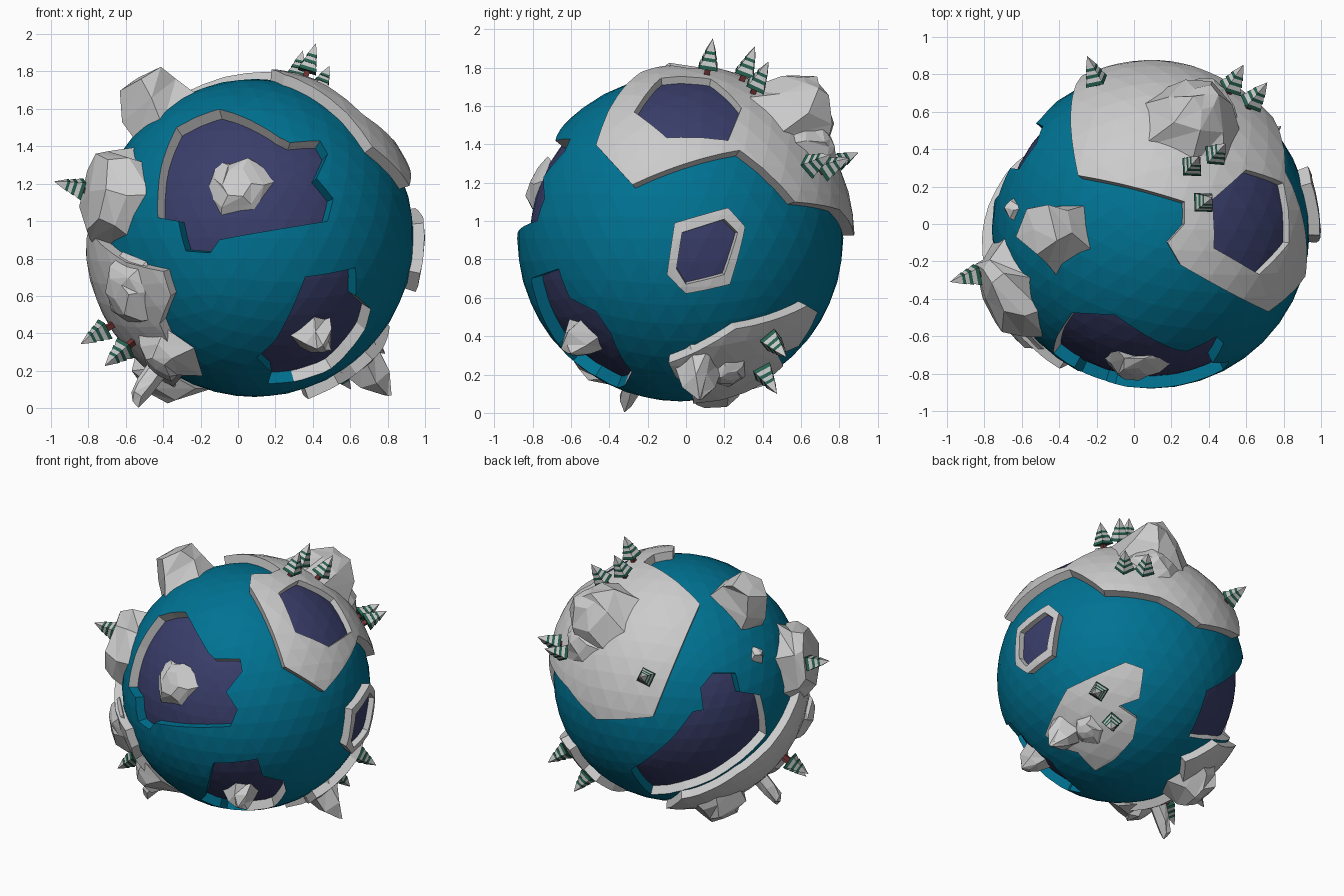
import bpy, bmesh, math, random
from mathutils import Vector

if "Cube" in bpy.data.objects:
    bpy.data.objects.remove(bpy.data.objects["Cube"])

C = Vector((0.09, -0.03, 0.91))          # planet centre
R, LAND, DEEP = 0.85, 0.91, 0.785        # sea, land and deep-sea radii


def mat(name, rgb):
    m = bpy.data.materials.new(name)
    m.diffuse_color = (*rgb, 1)
    m.use_nodes = True
    m.node_tree.nodes["Principled BSDF"].inputs["Base Color"].default_value = m.diffuse_color
    return m


SEA = mat("sea_teal", (0.0, 0.17, 0.29))
NAVY = mat("deep_navy", (0.042, 0.048, 0.145))
ROCK = mat("rock_grey", (0.8, 0.8, 0.8))
GREEN = mat("needle_green", (0.02, 0.12, 0.08))
TRUNK = mat("bark", (0.16, 0.03, 0.03))


# Viewing frames used to lay outlines onto the sphere
def frame(az, el):
    a, e = math.radians(az), math.radians(el)
    d = Vector((math.sin(a) * math.cos(e), -math.cos(a) * math.cos(e), math.sin(e)))
    r = Vector((math.cos(a), math.sin(a), 0))
    return r, d.cross(r), d


FRAMES = {"f": frame(0, 0), "r": frame(90, 0), "t": frame(0, 90),
          "b": frame(215, 25), "c": frame(137, -28)}
ORIGIN = {"f": (C.x, C.z), "r": (C.y, C.z), "t": (C.x, C.y), "b": (677, 677), "c": (1119, 680)}


def on_sphere(view, u, v, rad=LAND):
    r, up, d = FRAMES[view]
    u, v = u - ORIGIN[view][0], v - ORIGIN[view][1]
    if view in "bc":
        u, v = u / 147, -v / 147
    depth = math.sqrt(max(0, rad * rad - u * u - v * v))
    return (r * u + up * v + d * depth).normalized()


def outline(text, rad=LAND):
    view, pts = "f", []
    for tok in text.split():
        if tok in FRAMES:
            view = tok
        else:
            u, v = tok.split(",")
            pts.append(on_sphere(view, float(u), float(v), rad))
    return pts


def finish(bm, name, mats=()):
    bmesh.ops.recalc_face_normals(bm, faces=bm.faces)
    me = bpy.data.meshes.new(name)
    bm.to_mesh(me)
    bm.free()
    for m in mats:
        me.materials.append(m)
    ob = bpy.data.objects.new(name, me)
    ob.location = C
    bpy.context.collection.objects.link(ob)
    return ob


def ball(name, rad, mats=()):
    bm = bmesh.new()
    bmesh.ops.create_icosphere(bm, subdivisions=4, radius=rad)
    return finish(bm, name, mats)


# Radial wedge with the outline as its cross-section
def wedge(pts):
    bm = bmesh.new()
    mid = sum(pts, Vector()).normalized()
    rings = [[bm.verts.new(p * s) for p in pts] for s in (0.7, 2.5)]
    caps = [bm.verts.new(mid * s) for s in (0.7, 2.5)]
    n = len(pts)
    for i in range(n):
        j = (i + 1) % n
        bm.faces.new((rings[0][i], rings[0][j], rings[1][j], rings[1][i]))
        bm.faces.new((caps[0], rings[0][j], rings[0][i]))
        bm.faces.new((caps[1], rings[1][i], rings[1][j]))
    ob = finish(bm, "cutter")
    ob.hide_render = True
    return ob


def cut(ob, pts, op):
    tool = wedge(pts)
    m = ob.modifiers.new("cut", "BOOLEAN")
    m.operation, m.object, m.solver = op, tool, "EXACT"
    bpy.context.view_layer.objects.active = ob
    bpy.ops.object.modifier_apply(modifier=m.name)
    bpy.data.objects.remove(tool)


def plate(name, pts, rad, mats=()):
    ob = ball(name, rad, mats)
    cut(ob, pts, "INTERSECT")
    return ob


# Sea with basins cut down to a darker inner ball; rock shows on one side of each
ball("deep_sea", DEEP, [NAVY])
sea = ball("sea", R, [SEA, ROCK])
BR, BU, _ = FRAMES["b"]
BASINS = [
    ("f -.43,1.02 -.41,1.3 -.33,1.5 -.22,1.56 -.1,1.6 0,1.57 .22,1.45 .28,1.42 .44,1.43 .48,1.36 "
     ".42,1.23 .51,1.12 .48,1 0,.92 -.1,.9 -.15,.83 -.28,.84 -.32,1", Vector((-.35, 0, 1))),
    ("f .1,.27 .2,.36 .36,.7 .63,.75 .63,.6 .71,.53 .68,.42 .6,.31 .5,.21 .3,.14 .16,.13 .18,.19",
     Vector((.7, 0, -.7))),
    ("b 630,770 672,738 692,712 703,710 700,688 712,673 735,673 740,692 760,695 766,735 "
     "735,765 685,790 650,795", BR * .6 - BU * .8)]
mids = []
for text, side in BASINS:
    pts = outline(text, R)
    mids.append((sum(pts, Vector()).normalized(), side))
    cut(sea, pts, "DIFFERENCE")
for p in sea.data.polygons:
    n = p.center.normalized()
    mid, side = max(mids, key=lambda ms: ms[0].dot(n))
    p.material_index = int(abs(p.normal.dot(n)) < 0.7 and (n - mid).dot(side) > 0)

# Raised land plates
top_land = plate("top_land", outline(
    "t -.30,.26 .27,.12 .27,0 .18,-.1 .25,-.22 .72,-.47 r -.28,1.19 .28,1.37 .57,1.1 .8,1.06 "
    "c 1205,630 b 652,717 t -.34,.53"), LAND)
plate("left_lower_land", outline(
    "f -.6,.78 -.4,.73 -.36,.6 -.42,.45 -.28,.2 -.36,.1 c 1180,790 1185,768 1218,750 "
    "b 690,798 738,774 772,745 790,718 800,692"), LAND)
plate("right_lower_land", outline(
    "c 1045,738 1070,693 1130,668 1148,675 1143,705 1122,712 1140,725 1135,745 1115,765 1095,775 "
    "1078,757 1058,750"), LAND)
rim = plate("pond_rim", outline("r -.1,.72 -.06,.99 .22,1.07 .31,.97 .23,.67 0,.62"), LAND)

# Lakes sunk into the land
for ob, name, text in [
        (top_land, "top_lake", "t .42,.13 .6,.29 .8,.22 .83,-.1 .67,-.27 .43,-.13"),
        (rim, "pond", "r -.05,.75 -.02,.94 .2,1.01 .27,.94 .2,.72 0,.67")]:
    pts = outline(text)
    cut(ob, pts, "DIFFERENCE")
    plate(name, pts, 0.87, [NAVY])


# Faceted rock: rings (width, height fraction) around a radial axis
def rock(name, axis, base, width, peak, top=0.2, sides=6, seed=1):
    rnd = random.Random(seed)
    q = Vector(axis).to_track_quat("Z", "Y")
    bm = bmesh.new()
    rings = []
    for w, t in ((1.0, 0.0), (0.5 + 0.5 * top, 0.55), (top, 0.92)):
        ring = []
        for i in range(sides):
            a = 2 * math.pi * (i + rnd.uniform(-.25, .25)) / sides
            rr = width * w * rnd.uniform(0.85, 1.15)
            drop = rr * rr / (2 * base) * (1 - t * 0.5)
            h = base + (peak - base) * (t + (rnd.uniform(-.12, .12) if t else -0.1)) - drop
            ring.append(bm.verts.new(q @ Vector((rr * math.cos(a), rr * math.sin(a), h))))
        rings.append(ring)
    tip = bm.verts.new(q @ Vector((0, 0, peak)))
    for i in range(sides):
        j = (i + 1) % sides
        for lo, hi in zip(rings, rings[1:]):
            bm.faces.new((lo[i], lo[j], hi[j]))
            bm.faces.new((lo[i], hi[j], hi[i]))
        bm.faces.new((rings[2][i], rings[2][j], tip))
    bm.faces.new(rings[0][::-1])
    finish(bm, name)


rock("summit", (.27, .68, .76), .89, .31, 1.12, .25, 7, 3)
rock("summit_shoulder", (.34, .78, .52), .89, .22, 1.0, .25, 6, 5)
rock("basin_island", (-.09, -.78, .30), .77, .2, .84, .4, 6, 2)
rock("lower_basin_island", (.34, -.53, -.54), .77, .14, .92, .3, 6, 4)
rock("left_upper_block", (-.78, -.33, .22), .84, .29, .99, .7, 7, 6)
rock("upper_left_crag", (-.54, .0, .74), .84, .23, 1.06, .6, 5, 8)
rock("left_ridge", (-.64, -.46, -.28), .88, .22, .98, .45, 7, 9)
rock("left_foot_crag", (-.47, -.42, -.62), .88, .2, 1.0, .4, 6, 10)
rock("underside_crag", (-.50, .2, -.78), .88, .22, 1.02, .5, 6, 11)
rock("underside_stub", (-.65, -.29, -.87), .88, .06, 1.13, .7, 6, 12)
rock("right_foot_peak", (.70, .11, -.83), .86, .15, 1.11, .12, 6, 13)
rock("right_foot_mound", (.55, .27, -.76), .88, .14, .95, .4, 6, 14)
rock("back_pebble", (-.80, .12, .44), .84, .08, .9, .2, 4, 15)


# Four-sided striped fir trees
def tree(name, axis, base):
    q = Vector((0, 0, 1)).rotation_difference(Vector(axis))
    prof = [(.016, -.03, 2), (.016, .025, 1), (.054, .025, 1), (.048, .045, 0), (.036, .068, 1),
            (.042, .068, 1), (.036, .085, 0), (.026, .105, 1), (.031, .105, 1), (.026, .12, 0)]
    bm = bmesh.new()
    rings = [[bm.verts.new(q @ Vector((r * 1.3 * math.cos(a), r * 1.3 * math.sin(a), base + z)))
              for a in (math.pi / 4 + k * math.pi / 2 for k in range(4))] for r, z, _ in prof]
    tip = bm.verts.new(q @ Vector((0, 0, base + .185)))
    for k in range(4):
        j = (k + 1) % 4
        for lo, hi, (_, _, m) in zip(rings, rings[1:], prof):
            bm.faces.new((lo[k], lo[j], hi[j], hi[k])).material_index = m
        bm.faces.new((rings[-1][k], rings[-1][j], tip))
    finish(bm, name, [ROCK, GREEN, TRUNK])


TREES = [((.21, .32, .82), .92), ((.33, .38, .76), .92), ((.27, .14, .86), .92),
         ((.57, .72, .40), .91), ((.45, .80, .38), .91), ((-.29, .79, .38), .9),
         ((-.96, -.25, .27), .965), ((-.82, -.2, -.5), .93), ((-.68, -.33, -.58), .94),
         ((.63, .5, -.56), .9), ((.47, .46, -.74), .9)]
for i, (axis, base) in enumerate(TREES):
    tree(f"tree_{i + 1}", axis, base)
